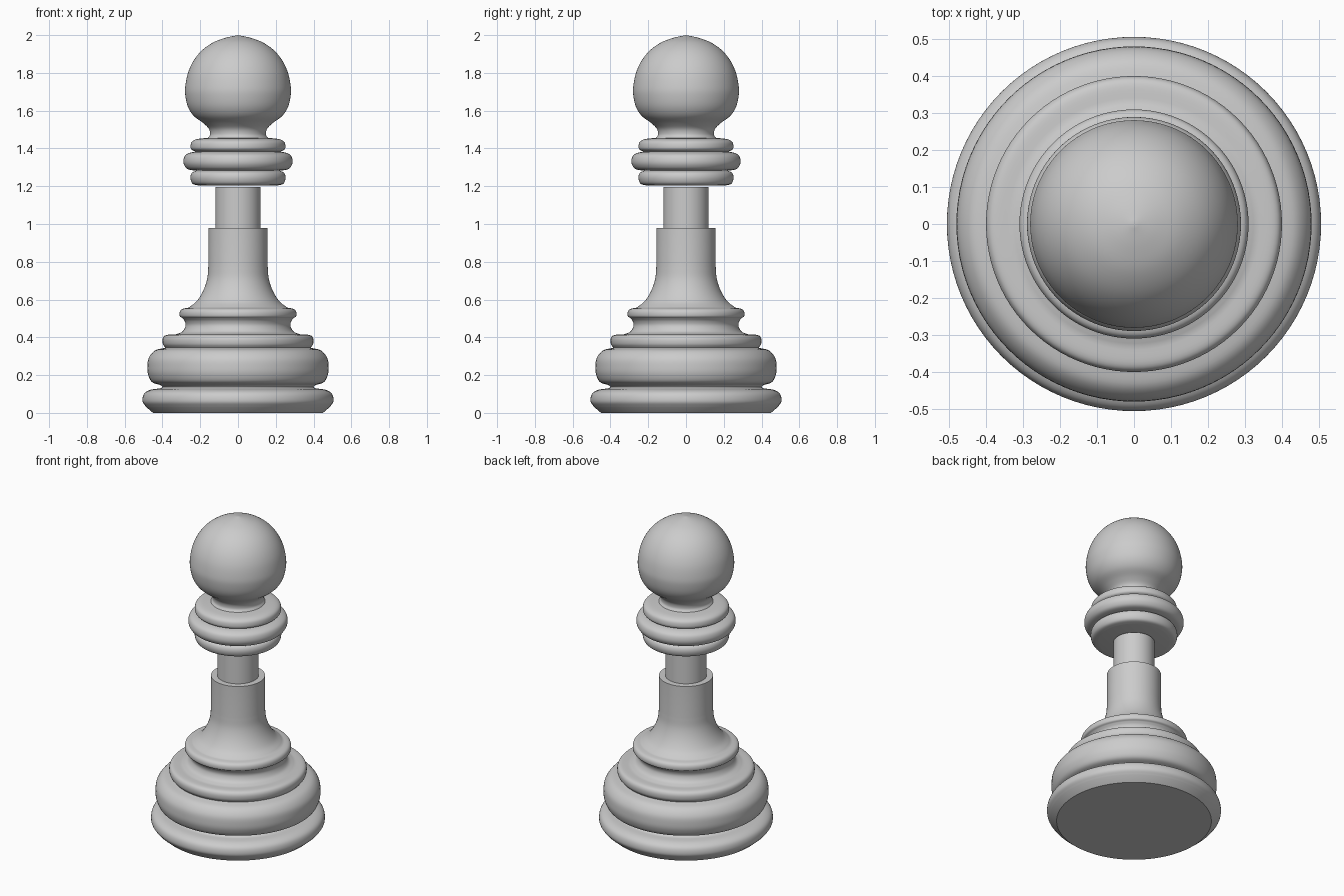
import bpy, bmesh, math
from mathutils import Vector

if "Cube" in bpy.data.objects:
    bpy.data.objects.remove(bpy.data.objects["Cube"])

SIDES = 96


def smooth(points, steps=5):
    """Catmull-Rom curve through the (radius, height) points."""
    p = [Vector(q) for q in points]
    p = [2 * p[0] - p[1]] + p + [2 * p[-1] - p[-2]]
    out = []
    for a, b, c, d in zip(p, p[1:], p[2:], p[3:]):
        for i in range(steps):
            t = i / steps
            out.append(0.5 * (2 * b + (c - a) * t + (2 * a - 5 * b + 4 * c - d) * t * t
                              + (3 * b - a - 3 * c + d) * t ** 3))
    return out + [p[-2]]


def lathe(name, sections):
    """Revolve curved sections (sharp corners between them) about z and cap the ends."""
    profile = []
    for s in sections:
        for q in (smooth(s) if len(s) > 2 else [Vector(v) for v in s]):
            if not profile or (q - profile[-1]).length > 1e-5:
                profile.append(q)
    bm = bmesh.new()
    rings = []
    for r, z in profile:
        if r < 1e-4:
            rings.append([bm.verts.new((0, 0, z))] * SIDES)
        else:
            rings.append([bm.verts.new((r * math.cos(2 * math.pi * k / SIDES),
                                        r * math.sin(2 * math.pi * k / SIDES), z))
                          for k in range(SIDES)])
    for lo, hi in zip(rings, rings[1:]):
        for k in range(SIDES):
            n = (k + 1) % SIDES
            quad = list(dict.fromkeys([lo[k], lo[n], hi[n], hi[k]]))
            bm.faces.new(quad)
    bm.faces.new(rings[0][::-1])
    if rings[-1][0] is not rings[-1][1]:
        bm.faces.new(rings[-1])
    bmesh.ops.recalc_face_normals(bm, faces=bm.faces)
    mesh = bpy.data.meshes.new(name)
    bm.to_mesh(mesh)
    bm.free()
    ob = bpy.data.objects.new(name, mesh)
    bpy.context.collection.objects.link(ob)
    bpy.ops.object.select_all(action='DESELECT')
    ob.select_set(True)
    bpy.context.view_layer.objects.active = ob
    bpy.ops.object.shade_smooth_by_angle(angle=math.radians(35))
    return ob


# Stepped foot with flared lower stem
lathe("base", [
    [(.45, 0), (.485, .03)],
    [(.485, .03), (.505, .06), (.498, .10), (.465, .122), (.41, .13)],
    [(.41, .13), (.40, .138), (.41, .147)],
    [(.41, .147), (.455, .163), (.475, .20), (.48, .24), (.473, .29), (.44, .33), (.385, .345)],
    [(.385, .345), (.398, .365), (.398, .395), (.38, .412), (.33, .416)],
    [(.33, .416), (.295, .43), (.278, .46), (.282, .485), (.295, .502)],
    [(.295, .502), (.308, .512), (.308, .535), (.295, .55), (.262, .557)],
    [(.262, .557), (.22, .59), (.185, .645), (.163, .71), (.157, .78)],
    [(.157, .78), (.157, .98)],
])

# Narrow post
lathe("post", [[(.12, .96), (.12, 1.197)]])

# Triple ring collar, neck and rounded head
lathe("head", [
    [(.205, 1.203), (.24, 1.213), (.252, 1.243), (.245, 1.27), (.222, 1.282)],
    [(.222, 1.282), (.265, 1.29), (.284, 1.31), (.289, 1.335), (.28, 1.362), (.255, 1.377), (.225, 1.383)],
    [(.225, 1.383), (.247, 1.395), (.251, 1.415), (.243, 1.437), (.215, 1.45), (.158, 1.456)],
    [(.158, 1.456), (.148, 1.475), (.155, 1.505), (.185, 1.535), (.235, 1.573),
     (.265, 1.62), (.279, 1.68), (.279, 1.73), (.265, 1.80), (.235, 1.865),
     (.19, 1.92), (.13, 1.962), (.065, 1.986), (0, 2.0)],
])
